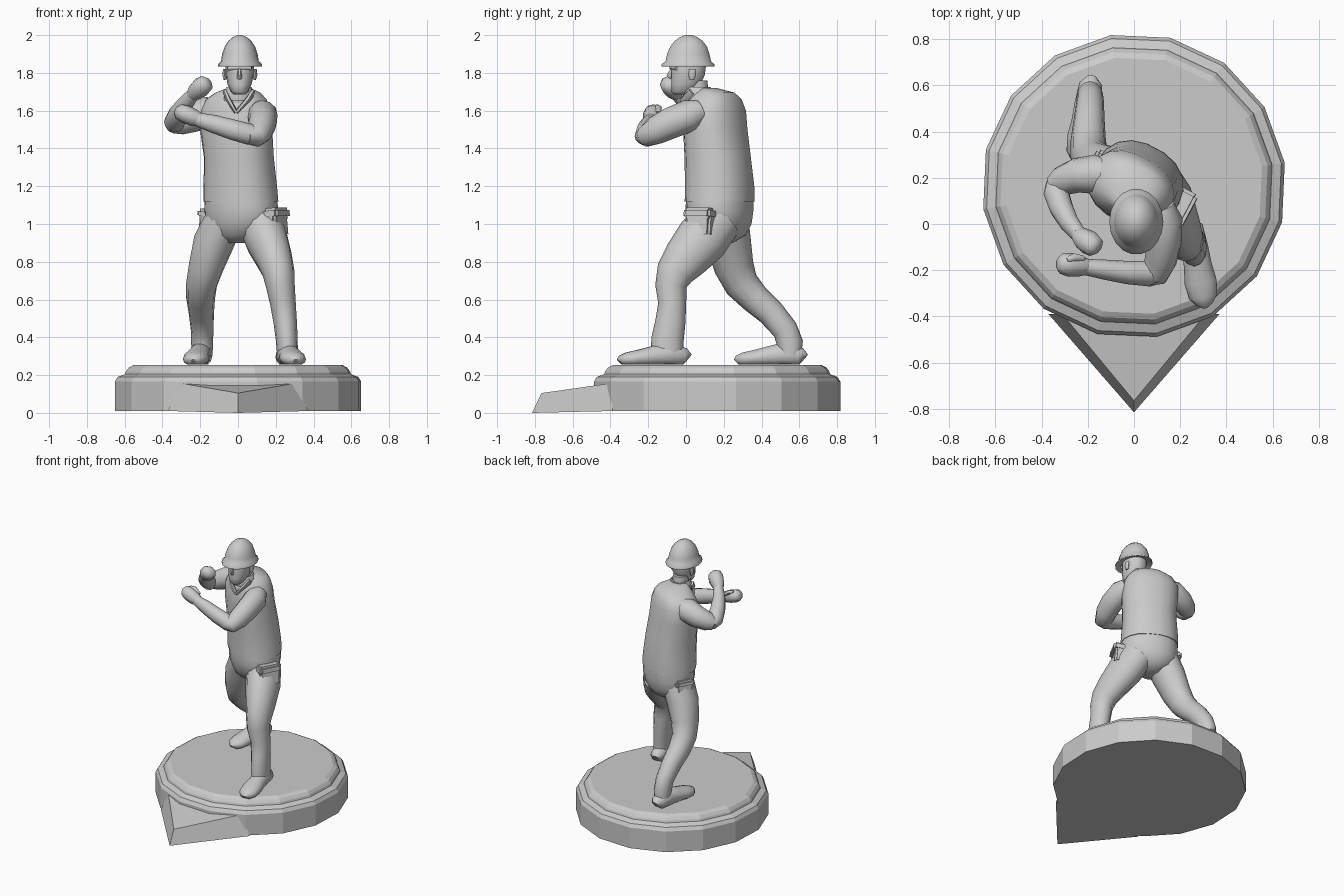
import bpy, bmesh, math
from mathutils import Vector, Matrix

grey = bpy.data.materials.new("plain_grey")
grey.diffuse_color = (0.6, 0.6, 0.6, 1)
TURN = math.radians(-28)          # body is turned side-on


def finish(name, bm, angle=40):
    bmesh.ops.recalc_face_normals(bm, faces=bm.faces)
    me = bpy.data.meshes.new(name)
    bm.to_mesh(me)
    bm.free()
    ob = bpy.data.objects.new(name, me)
    bpy.context.collection.objects.link(ob)
    me.materials.append(grey)
    if angle:
        bpy.ops.object.select_all(action='DESELECT')
        ob.select_set(True)
        bpy.context.view_layer.objects.active = ob
        bpy.ops.object.shade_smooth_by_angle(angle=math.radians(angle))
    return ob


def skin_rings(name, rings, angle=60):
    bm = bmesh.new()
    vs = [[bm.verts.new(p) for p in r] for r in rings]
    n = len(vs[0])
    for a, b in zip(vs, vs[1:]):
        for i in range(n):
            bm.faces.new((a[i], a[(i + 1) % n], b[(i + 1) % n], b[i]))
    bm.faces.new(vs[0])
    bm.faces.new(vs[-1])
    return finish(name, bm, angle)


def stack(name, secs, turn=0.0, n=16, power=1.0, start=0.0, angle=60):
    """Horizontal ellipses (cx, cy, z, rx, ry), turned about z."""
    rings = []
    for cx, cy, z, rx, ry in secs:
        ring = []
        for i in range(n):
            t = start + math.tau * i / n
            c, s = math.cos(t), math.sin(t)
            v = Vector((math.copysign(abs(c) ** power, c) * rx,
                        math.copysign(abs(s) ** power, s) * ry, 0))
            ring.append(Matrix.Rotation(turn, 3, 'Z') @ v + Vector((cx, cy, z)))
        rings.append(ring)
    return skin_rings(name, rings, angle)


def limb(name, pts, n=12, side=(1, 0, 0), angle=60):
    """Tube through (x, y, z, r_side, r_other), rings square to the path."""
    P = [Vector(p[:3]) for p in pts]
    rings = []
    for k, p in enumerate(pts):
        t = (P[min(k + 1, len(P) - 1)] - P[max(k - 1, 0)]).normalized()
        u = Vector(side)
        u = (u - t * u.dot(t)).normalized()
        w = t.cross(u)
        rings.append([P[k] + u * p[3] * math.cos(math.tau * i / n)
                      + w * p[4] * math.sin(math.tau * i / n) for i in range(n)])
    return skin_rings(name, rings, angle)


# Round stepped base
stack("base", [(0, .165, z, r, r) for z, r in
               ((.01, .66), (.165, .66), (.19, .645), (.205, .605), (.22, .6),
                (.24, .585), (.253, .56))], start=math.radians(8.7), angle=0)

# Pointed wedge at the front of the base
bm = bmesh.new()
low = [bm.verts.new(p) for p in ((0, -.815, 0), (.37, -.39, .01), (-.37, -.39, .01))]
top = [bm.verts.new(p) for p in ((0, -.765, .105), (.31, -.39, .158), (-.31, -.39, .158))]
bm.faces.new(low)
bm.faces.new(top)
for i in range(3):
    j = (i + 1) % 3
    bm.faces.new((low[i], low[j], top[j], top[i]))
finish("pointer", bm, 0)

# Torso with vest, and hips
stack("torso", [(.015, .178, 1.12, .20, .172), (.012, .178, 1.2, .195, .172),
                (.005, .168, 1.35, .185, .165), (-.01, .155, 1.5, .195, .155),
                (-.015, .155, 1.6, .195, .145), (-.01, .155, 1.66, .165, .125),
                (0, .145, 1.695, .12, .105), (.005, .1, 1.72, .06, .06)],
      TURN, 18, .88)
stack("hips", [(.0, .18, .90, .05, .07), (.005, .185, .94, .14, .125),
               (.015, .18, 1.0, .19, .155), (.018, .177, 1.07, .2, .168),
               (.015, .178, 1.13, .195, .168)], TURN, 18, .92)

# Collar and lapels
stack("collar", [(.005, .075, 1.655, .085, .09), (.005, .065, 1.70, .08, .085),
                 (.005, .06, 1.725, .066, .07), (.005, .06, 1.70, .055, .058)], 0, 14)
for s, tag in ((1, "left"), (-1, "right")):
    limb("lapel_" + tag, [(.005 + s * .075, .03, 1.70, .012, .02),
                          (.0 + s * .05, -.01, 1.655, .014, .024),
                          (-.01, -.01, 1.59, .01, .015)], 6)

# Neck, head and face
stack("neck", [(.005, .065, 1.64, .055, .06), (.005, .055, 1.76, .052, .058)], 0, 12)
stack("head", [(.008, -.03, 1.685, .028, .03), (.008, -.02, 1.70, .045, .058),
               (.008, .0, 1.74, .064, .08), (.01, .012, 1.79, .073, .09),
               (.01, .015, 1.84, .076, .093), (.01, .015, 1.88, .07, .085)], 0, 14, .92)
limb("nose", [(.008, -.072, 1.825, .007, .008), (.008, -.09, 1.785, .013, .015),
              (.008, -.08, 1.77, .012, .008)], 6)
limb("brow", [(-.05, -.05, 1.825, .012, .012), (.008, -.078, 1.828, .012, .012),
              (.066, -.05, 1.825, .012, .012)], 6, (0, 0, 1))
for s, tag in ((1, "left"), (-1, "right")):
    limb("ear_" + tag, [(.01 + s * .078, .03, 1.765, .008, .012),
                        (.01 + s * .082, .033, 1.79, .011, .02),
                        (.01 + s * .08, .035, 1.82, .009, .018)], 8)

# Hard hat with brim
stack("helmet", [(.01, .01, 1.85, .095, .115), (.01, .01, 1.835, .116, .142),
                 (.01, .01, 1.845, .117, .143), (.01, .012, 1.862, .1, .122),
                 (.01, .012, 1.9, .094, .114), (.01, .014, 1.94, .08, .098),
                 (.01, .014, 1.97, .06, .074), (.01, .014, 1.99, .036, .046),
                 (.01, .014, 2.0, .012, .018)], 0, 18)

# Legs
limb("front_leg", [(.10, .17, 1.03, .11, .13), (.15, .085, .92, .115, .14),
                   (.19, .0, .82, .098, .122), (.215, -.06, .74, .085, .1),
                   (.225, -.08, .67, .076, .083), (.238, -.073, .58, .068, .074),
                   (.25, -.083, .48, .062, .08), (.258, -.098, .39, .058, .086),
                   (.262, -.1, .31, .055, .085)])
limb("back_leg", [(-.07, .2, 1.03, .105, .13), (-.13, .225, .9, .108, .12),
                  (-.17, .255, .77, .092, .105), (-.193, .295, .68, .082, .092),
                  (-.198, .365, .605, .076, .08), (-.194, .45, .53, .067, .073),
                  (-.19, .525, .44, .06, .068), (-.19, .55, .37, .058, .07),
                  (-.19, .55, .30, .055, .06)])


# Boots: tube along the foot, flattened on the ground
def boot(name, heel, toe):
    h, t = Vector(heel), Vector(toe)
    side = (t - h).cross(Vector((0, 0, 1))).normalized()
    pts = []
    for f, w, top_z in ((0, .03, .32), (.04, .05, .345), (.3, .058, .375), (.5, .06, .355),
                        (.72, .07, .335), (.9, .062, .32), (.98, .04, .305), (1, .02, .29)):
        p = h.lerp(t, f)
        pts.append((p.x, p.y, (top_z + .245) / 2, w, (top_z - .245) / 2))
    ob = limb(name, pts, 14, side)
    for v in ob.data.vertices:
        v.co.z = max(v.co.z, .256)
    return ob


boot("front_boot", (.245, .005, 0), (.305, -.35, 0))
boot("back_boot", (-.185, .62, 0), (-.235, .27, 0))

# Left arm, folded across the chest
limb("left_sleeve", [(.115, .08, 1.60, .06, .06), (.13, .02, 1.575, .08, .085),
                     (.13, -.08, 1.535, .075, .083), (.115, -.16, 1.495, .07, .075),
                     (.09, -.215, 1.465, .062, .058), (.05, -.23, 1.465, .045, .042)])
limb("left_forearm", [(.11, -.2, 1.46, .045, .045), (.06, -.215, 1.475, .055, .056),
                      (-.03, -.21, 1.50, .05, .054), (-.13, -.197, 1.53, .043, .048),
                      (-.22, -.185, 1.555, .034, .036)], 12, (0, 1, 0))
limb("left_fist", [(-.2, -.185, 1.55, .034, .035), (-.235, -.182, 1.563, .046, .046),
                   (-.28, -.176, 1.582, .052, .048), (-.315, -.172, 1.597, .044, .04),
                   (-.33, -.17, 1.603, .025, .022)], 8, (0, 1, 0))
limb("left_thumb", [(-.22, -.15, 1.585, .014, .014), (-.26, -.145, 1.615, .018, .016),
                    (-.29, -.155, 1.622, .012, .012)], 6, (0, 1, 0))

# Right arm, raised beside the face
limb("right_sleeve", [(-.1, .21, 1.60, .07, .07), (-.17, .215, 1.59, .085, .085),
                      (-.25, .21, 1.56, .075, .077), (-.315, .185, 1.535, .064, .065),
                      (-.35, .165, 1.52, .045, .045)], 12, (0, 1, 0))
limb("right_forearm", [(-.345, .185, 1.515, .035, .035), (-.338, .14, 1.535, .055, .055),
                       (-.315, .07, 1.585, .052, .052), (-.28, .005, 1.635, .043, .045),
                       (-.24, -.045, 1.685, .034, .035)])
limb("right_fist", [(-.245, -.04, 1.68, .034, .034), (-.225, -.06, 1.70, .047, .045),
                    (-.195, -.08, 1.725, .056, .05), (-.168, -.1, 1.745, .048, .042),
                    (-.155, -.108, 1.752, .028, .024)], 8)


# Side pouches with flaps
def pouch(name, x, y, z, w, d, h, tilt):
    bm = bmesh.new()
    bmesh.ops.create_cube(bm, size=1)
    bmesh.ops.scale(bm, verts=bm.verts, vec=(w, d, h))
    bmesh.ops.bevel(bm, geom=bm.edges[:], offset=.014, segments=2, affect='EDGES')
    bm.transform(Matrix.Translation((x, y, z)) @ Matrix.Rotation(TURN, 4, 'Z')
                 @ Matrix.Rotation(tilt, 4, 'Y'))
    finish(name, bm, 40)


pouch("left_pouch", .2, .075, 1.0, .075, .15, .14, -.1)
pouch("left_pouch_flap", .203, .073, 1.055, .09, .16, .06, -.1)
pouch("right_pouch", -.155, .25, 1.0, .06, .13, .13, .1)
pouch("right_pouch_flap", -.158, .25, 1.055, .07, .14, .05, .1)
